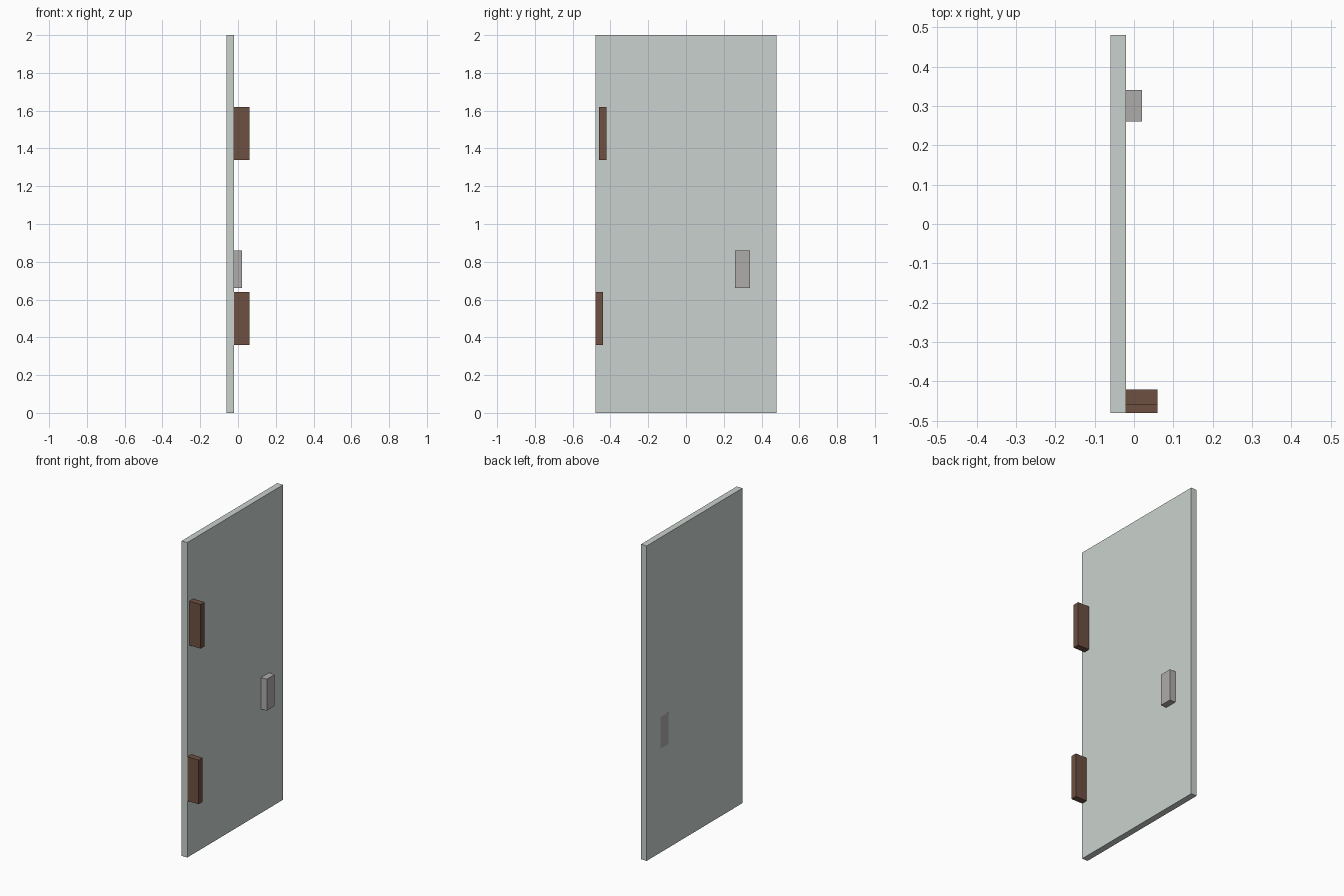
import bpy
import bmesh
from mathutils import Vector

if "Cube" in bpy.data.objects:
    bpy.data.objects.remove(bpy.data.objects["Cube"])


def material(name, rgb):
    mat = bpy.data.materials.new(name)
    mat.diffuse_color = (*rgb, 1)
    mat.use_nodes = True
    mat.node_tree.nodes["Principled BSDF"].inputs["Base Color"].default_value = mat.diffuse_color
    return mat


def box(name, low, high, mat):
    low, high = Vector(low), Vector(high)
    bm = bmesh.new()
    bmesh.ops.create_cube(bm, size=1)
    bmesh.ops.scale(bm, vec=high - low, verts=bm.verts)
    mesh = bpy.data.meshes.new(name)
    bm.to_mesh(mesh)
    bm.free()
    mesh.materials.append(mat)
    obj = bpy.data.objects.new(name, mesh)
    obj.location = (low + high) / 2
    bpy.context.collection.objects.link(obj)
    return obj


panel_mat = material("pale_grey_green", (0.59, 0.64, 0.61))
handle_mat = material("handle_grey", (0.43, 0.41, 0.41))
hinge_mat = material("hinge_brown", (0.156, 0.08, 0.054))

# Door slab
box("door_panel", (-0.06, -0.48, 0), (-0.02, 0.48, 2), panel_mat)

# Handle block passes through the slab, flush with the back
box("door_handle", (-0.0602, 0.26, 0.66), (0.02, 0.34, 0.86), handle_mat)

# Two hinge blocks, the upper one set slightly inward
for name, y, z in (("lower_hinge", -0.48, 0.36), ("upper_hinge", -0.46, 1.34)):
    box(name, (-0.02, y, z), (0.06, y + 0.04, z + 0.28), hinge_mat)
